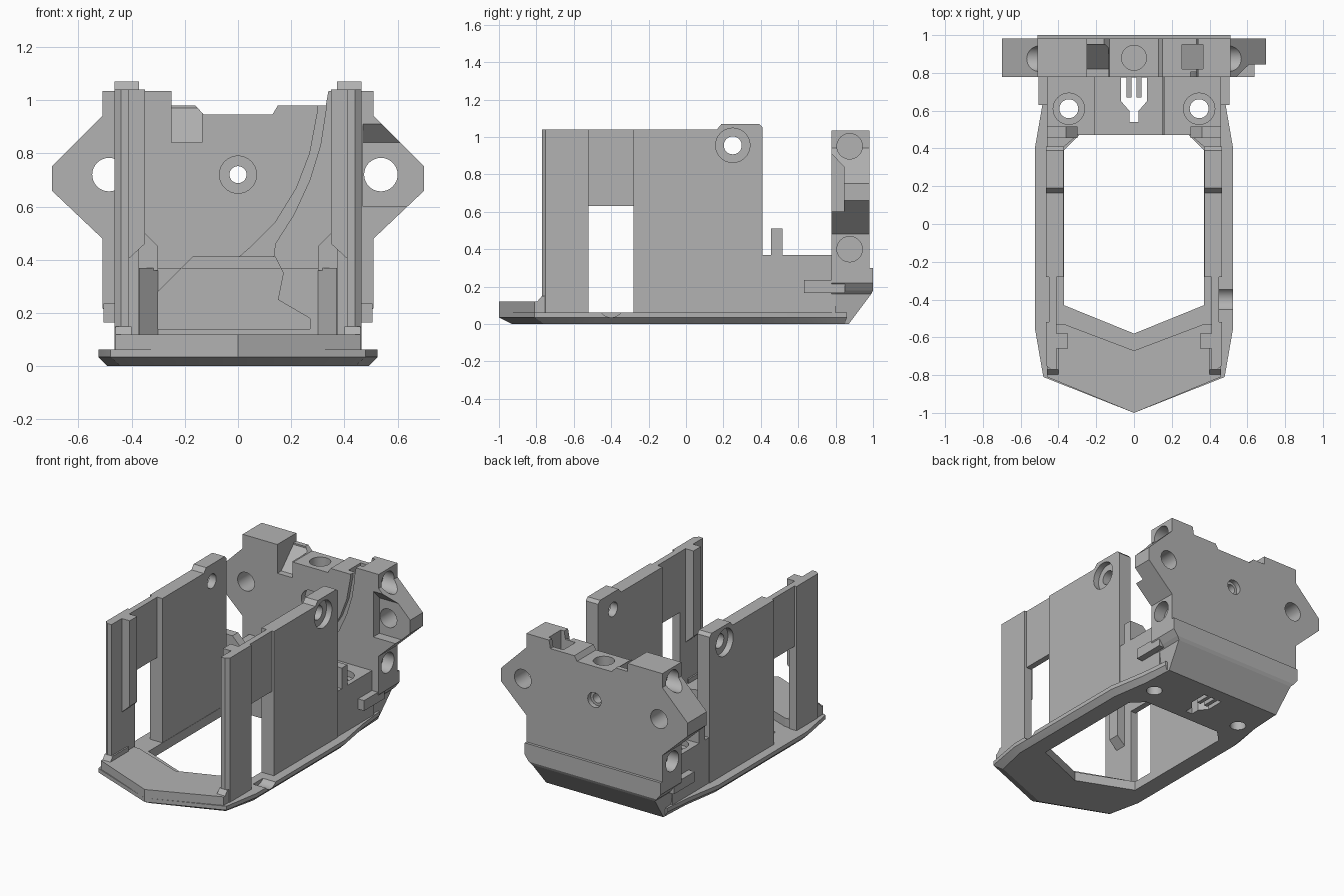
import bpy, bmesh, math
from mathutils import Vector

if "Cube" in bpy.data.objects:
    bpy.data.objects.remove(bpy.data.objects["Cube"])

GREY = (0.45, 0.45, 0.45, 1)
grey = bpy.data.materials.new("plain_grey")
grey.use_nodes = True
grey.diffuse_color = GREY
grey.node_tree.nodes["Principled BSDF"].inputs["Base Color"].default_value = GREY


def loft(name, rings):
    """Skin matching closed rings and cap both ends."""
    bm = bmesh.new()
    rows = [[bm.verts.new(p) for p in ring] for ring in rings]
    n = len(rows[0])
    for a, b in zip(rows, rows[1:]):
        for i in range(n):
            bm.faces.new((a[i], a[(i + 1) % n], b[(i + 1) % n], b[i]))
    bm.faces.new(rows[0])
    bm.faces.new(rows[-1])
    bmesh.ops.recalc_face_normals(bm, faces=bm.faces)
    mesh = bpy.data.meshes.new(name)
    bm.to_mesh(mesh)
    bm.free()
    mesh.materials.append(grey)
    obj = bpy.data.objects.new(name, mesh)
    bpy.context.collection.objects.link(obj)
    return obj


def place(axis, u, v, w):
    return {"x": (w, u, v), "y": (u, w, v), "z": (u, v, w)}[axis]


def prism(name, axis, pts, lo, hi):
    return loft(name, [[place(axis, u, v, w) for u, v in pts] for w in (lo, hi)])


def box(name, x, y, z):
    return prism(name, "z", [(x[0], y[0]), (x[1], y[0]), (x[1], y[1]), (x[0], y[1])], *z)


def rod(axis, u, v, r, lo, hi):
    turn = [math.tau * i / 32 for i in range(32)]
    return prism("cutter", axis, [(u + r * math.cos(t), v + r * math.sin(t)) for t in turn], lo, hi)


def sym(half):
    """Mirror a right half outline that starts on the centre line or not."""
    return half + [(-x, y) for x, y in reversed(half) if x != 0]


def cut(obj, *cutters):
    for c in cutters:
        c.hide_render = True
        mod = obj.modifiers.new("cut", "BOOLEAN")
        mod.operation, mod.solver, mod.object = "DIFFERENCE", "EXACT", c
        bpy.context.view_layer.objects.active = obj
        bpy.ops.object.modifier_apply(modifier=mod.name)
        bpy.data.objects.remove(c)


def smooth(obj):
    bpy.ops.object.select_all(action="DESELECT")
    obj.select_set(True)
    bpy.context.view_layer.objects.active = obj
    bpy.ops.object.shade_smooth_by_angle(angle=math.radians(25))


def screw_holes(low, high):
    return [rod("z", s * 0.345, 0.61, 0.05, low, high) for s in (1, -1)]


def vents():
    slots = [box("cutter", (x - 0.014, x + 0.014), (0.65, 0.775), (-0.1, 0.25)) for x in (-0.055, 0, 0.055)]
    funnel = sym([(0.069, 0.67), (0.069, 0.65), (0.025, 0.6), (0.025, 0.54)])
    return slots + [prism("cutter", "z", funnel, -0.1, 0.25)]


# Base plate with a chamfered underside and a pointed front
rim = sym([(0, -1), (0.48, -0.81), (0.525, -0.55), (0.525, 0.4), (0.48, 0.66), (0.46, 0.86)])
foot = sym([(0, -0.93), (0.44, -0.76), (0.49, -0.54), (0.49, 0.39), (0.45, 0.65), (0.44, 0.85)])
base = loft("base_plate", [[(x, y, 0) for x, y in foot],
                           [(x, y, 0.035) for x, y in rim],
                           [(x, y, 0.062) for x, y in rim]])
opening = sym([(0, -0.58), (0.37, -0.43), (0.37, 0.39), (0.29, 0.47)])
cut(base, prism("cutter", "z", opening, -0.1, 0.2), rod("x", -0.4, 0.1, 0.065, 0.43, 0.6),
    *screw_holes(-0.1, 0.2), *vents())
smooth(base)

# Raised front lip following the pointed nose
prism("front_lip", "z", sym([(0, -0.67), (0.37, -0.53), (0.46, -0.53), (0.46, -0.81), (0, -1)])[:5]
      + [(-0.46, -0.81), (-0.46, -0.53), (-0.37, -0.53)], 0.055, 0.12)

# Rear deck with a hollow throat, screw holes and vents
throat = [(-0.3, 0.14), (-0.3, 0.28), (-0.17, 0.41), (0.14, 0.41),
          (0.17, 0.35), (0.15, 0.25), (0.27, 0.18), (0.27, 0.14)]
deck = prism("rear_deck", "z", sym([(0.46, 0.8), (0.46, 0.41), (0.37, 0.41), (0.3, 0.47)]), 0.055, 0.37)
cut(deck, prism("cutter", "y", throat, 0.3, 0.79), *screw_holes(0, 0.5), *vents())
cut(deck, *[rod("z", s * 0.345, 0.61, 0.083, 0.33, 0.5) for s in (1, -1)])
smooth(deck)

# Rear hull flaring out and upwards
hull = []
for z, x, y in ((0, 0.44, 0.87), (0.16, 0.46, 0.99), (0.18, 0.48, 1), (0.22, 0.51, 1), (0.3, 0.51, 1)):
    hull.append([(-x, 0.8, z), (x, 0.8, z), (x, y, z), (-x, y, z)])
loft("rear_hull", hull)

# Paired side parts
for s, side in ((1, "left"), (-1, "right")):
    panel = [(-0.28, 0.05), (0.41, 0.05), (0.41, 1.05), (0.39, 1.07),
             (0.19, 1.07), (0.165, 1.04), (-0.28, 1.04)]
    wall = prism(side + "_side_wall", "x", panel, s * 0.372, s * 0.465)
    cut(wall, rod("x", 0.25, 0.955, 0.048, s * 0.3, s * 0.6),
        rod("x", 0.25, 0.955, 0.092, s * 0.425, s * 0.6))
    smooth(wall)
    box(side + "_recessed_panel", (s * 0.41, s * 0.45), (-0.53, -0.27), (0.63, 1.04))
    pillar = [(0.41, -0.77), (0.44, -0.77), (0.465, -0.75), (0.465, -0.52), (0.41, -0.52)]
    prism(side + "_front_pillar", "z", [(s * x, y) for x, y in pillar], 0.05, 1.04)
    flare = [(-0.8, 0.115), (-0.77, 0.15), (-0.6, 0.15), (-0.6, 0.115)]
    prism(side + "_pillar_foot", "x", flare, s * 0.4, s * 0.46)
    rib = [(0.415, 0.4), (0.35, 0.46), (0.35, 1.04), (0.415, 1.04)]
    prism(side + "_pillar_rib", "y", [(s * x, z) for x, z in rib], -0.66, -0.58)
    post = [(0.46, 0.36), (0.46, 0.51), (0.36, 0.51), (0.3, 0.45), (0.3, 0.36)]
    prism(side + "_deck_post", "y", [(s * x, z) for x, z in post], 0.455, 0.515)
    prism(side + "_rear_ledge", "x", [(0.63, 0.165), (0.63, 0.235), (0.85, 0.235), (0.85, 0.165)],
          s * 0.44, s * 0.505)

# Back wall with side tabs
flank = [(0.46, 0.16), (0.51, 0.22), (0.51, 0.48), (0.7, 0.66), (0.7, 0.75), (0.51, 0.94)]
top = [(0.51, 1.035), (0.34, 1.035), (0.33, 0.98), (0.15, 0.98), (0.13, 0.947), (-0.13, 0.947),
       (-0.16, 0.98), (-0.25, 0.98), (-0.25, 1.035), (-0.51, 1.035)]
back = prism("back_wall", "y", flank + top + [(-x, z) for x, z in reversed(flank)], 0.778, 0.982)

# Through holes, front counterbore and top bore
cut(back, rod("y", -0.485, 0.72, 0.063, 0.6, 1.2), rod("y", 0.537, 0.72, 0.063, 0.6, 1.2),
    rod("y", 0, 0.72, 0.032, 0.6, 1.2), rod("y", 0, 0.72, 0.07, 0.6, 0.82),
    rod("y", 0, 0.72, 0.05, 0.95, 1.2), rod("z", 0, 0.88, 0.066, 0.83, 1.2))

# Round sockets in both flanks
for s in (1, -1):
    for z in (0.95, 0.4):
        cut(back, rod("x", 0.875, z, 0.068, s * 0.43, s * 0.75))

# Sloped top pockets and the relieved front of one tab
ramp = [(0.7, 0.84), (0.82, 0.84), (0.95, 0.97), (0.95, 1.1), (0.7, 1.1)]
cut(back, prism("cutter", "x", ramp, -0.25, -0.135),
    prism("cutter", "x", [(0.82, 0.86), (0.95, 0.9), (0.95, 1.1), (0.82, 1.1)], 0.255, 0.365),
    prism("cutter", "x", [(0.7, 0.6), (0.845, 0.6), (0.845, 0.84), (0.778, 0.91), (0.7, 0.91)], 0.47, 0.8))

# Throat hollow and the curved groove running into it
groove = [(0.33, 1.1), (0.33, 0.96), (0.31, 0.83), (0.27, 0.7), (0.21, 0.57), (0.14, 0.46), (0.13, 0.38),
          (-0.03, 0.38), (0.05, 0.45), (0.14, 0.54), (0.22, 0.67), (0.27, 0.8), (0.3, 0.96), (0.3, 1.1)]
cut(back, prism("cutter", "y", throat, 0.7, 0.86), prism("cutter", "y", groove, 0.7, 0.805))
smooth(back)
